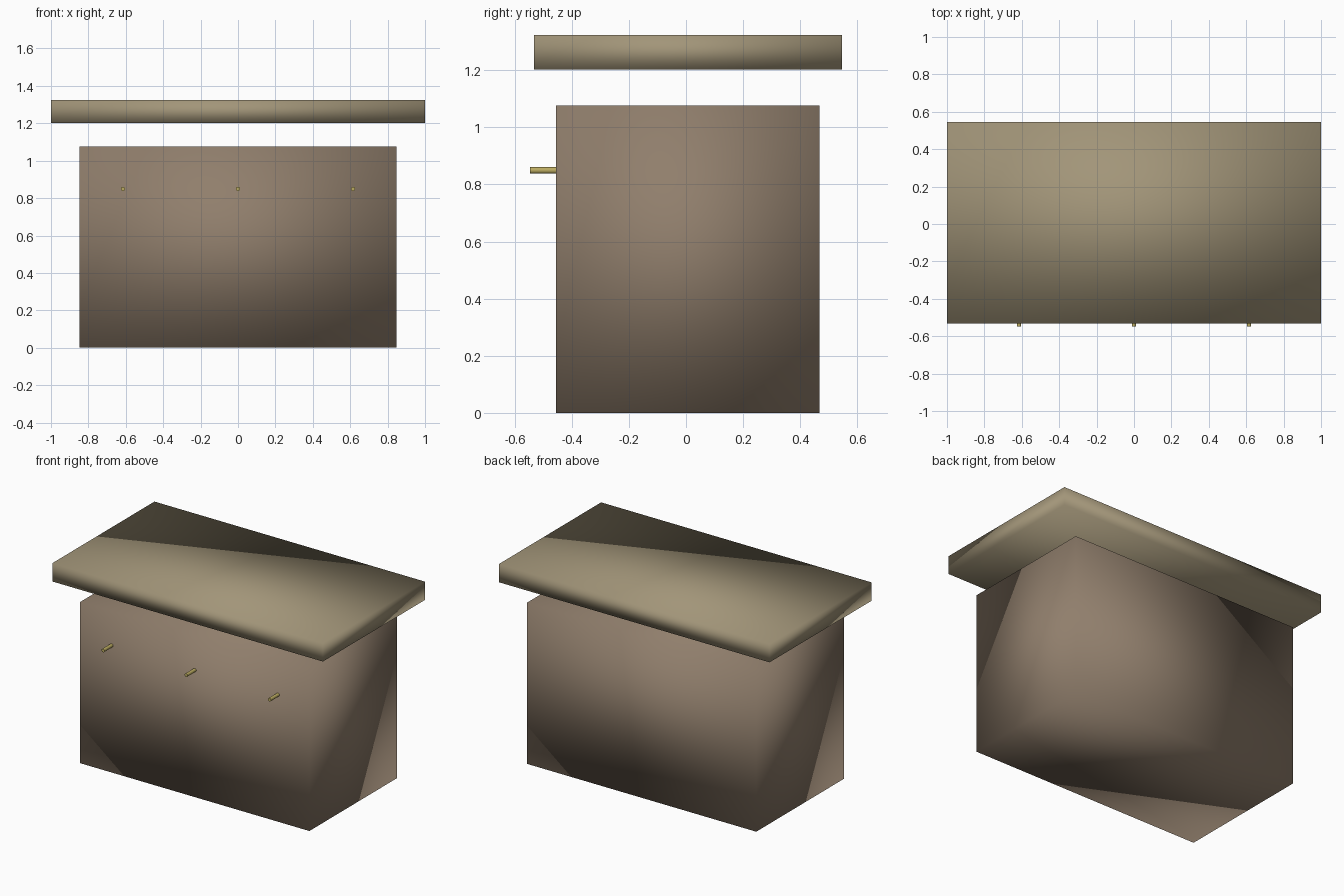
import bpy
import math

if "Cube" in bpy.data.objects:
    bpy.data.objects.remove(bpy.data.objects["Cube"])


def material(name, rgb):
    m = bpy.data.materials.new(name)
    m.diffuse_color = (*rgb, 1)
    m.use_nodes = True
    m.node_tree.nodes["Principled BSDF"].inputs["Base Color"].default_value = m.diffuse_color
    return m


BROWN = material("brown_wood", (0.28, 0.21, 0.15))
TAN = material("tan_wood", (0.36, 0.30, 0.19))
BRASS = material("brass", (0.50, 0.41, 0.12))


def finish(name, mat):
    ob = bpy.context.object
    ob.name = name
    ob.data.materials.append(mat)
    return ob


def box(name, lo, hi, mat):
    """Smooth-shaded box between two corners."""
    bpy.ops.mesh.primitive_cube_add(
        size=1, location=[(a + b) / 2 for a, b in zip(lo, hi)])
    ob = finish(name, mat)
    ob.scale = [b - a for a, b in zip(lo, hi)]
    bpy.ops.object.transform_apply(location=False, rotation=False, scale=True)
    bpy.ops.object.shade_smooth()
    return ob


# Main body and the raised overhanging lid
W = 0.847
box("body", (-W, -0.456, 0), (W, 0.468, 1.077), BROWN)
box("lid", (-1, -0.532, 1.202), (1, 0.546, 1.324), TAN)

# Flush inlaid panel in each end
for side, s in (("left", -1), ("right", 1)):
    xs = sorted((s * W, s * (W - 0.06)))
    box(side + "_end_panel", (xs[0], -0.375, 0.758), (xs[1], 0.385, 0.934), TAN)

# Row of pegs on the front
for side, x in (("left", -0.615), ("middle", 0), ("right", 0.615)):
    bpy.ops.mesh.primitive_cylinder_add(
        vertices=12, radius=0.0115, depth=0.1,
        location=(x, -0.497, 0.849), rotation=(math.pi / 2, 0, 0))
    finish(side + "_peg", BRASS)
    bpy.ops.object.shade_smooth_by_angle(angle=math.radians(40))
